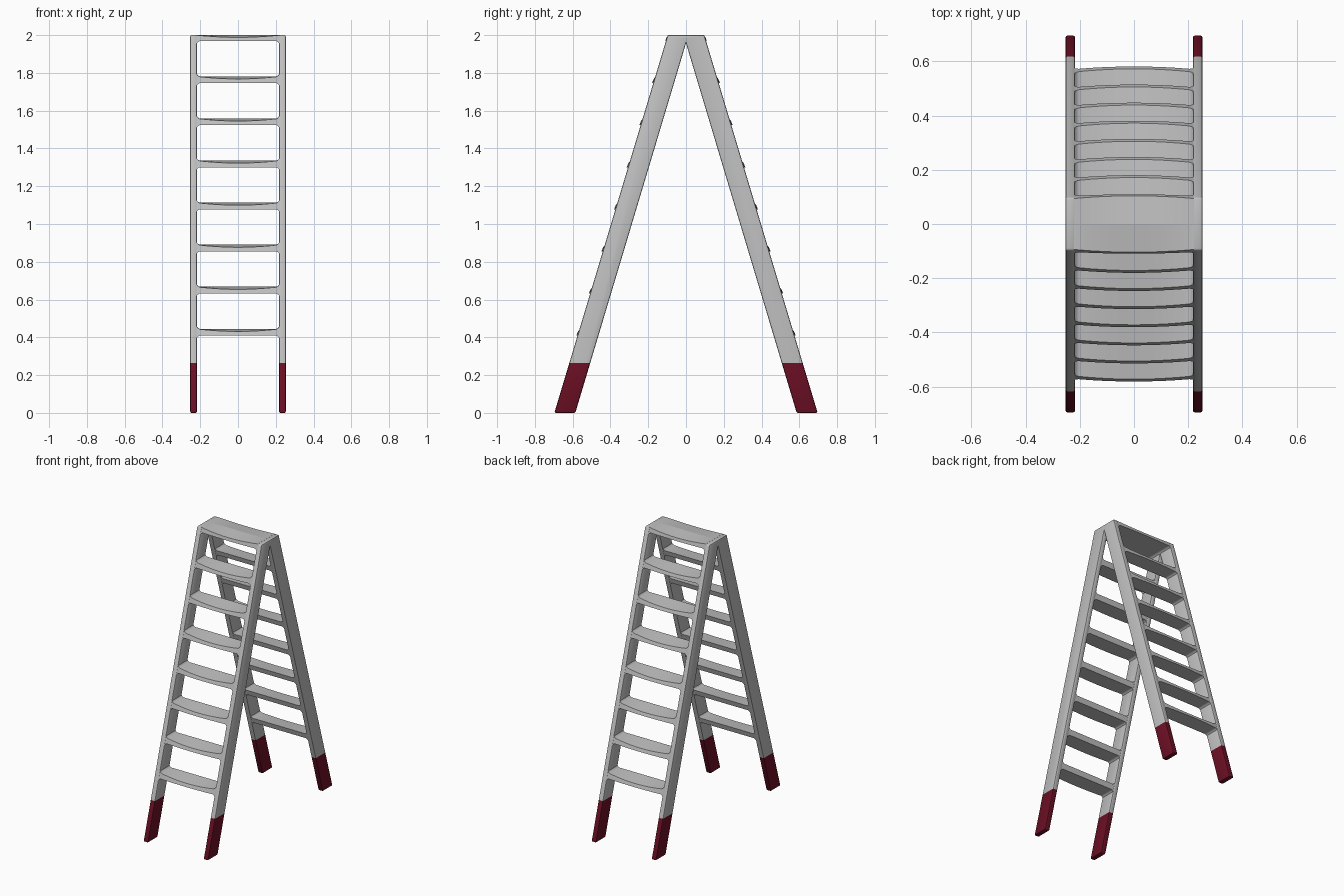
import bpy, bmesh
from mathutils import Vector

if "Cube" in bpy.data.objects:
    bpy.data.objects.remove(bpy.data.objects["Cube"])


def material(name, rgb):
    m = bpy.data.materials.new(name)
    m.diffuse_color = (*rgb, 1)
    m.use_nodes = True
    m.node_tree.nodes["Principled BSDF"].inputs["Base Color"].default_value = m.diffuse_color
    return m


GREY = material("light grey", (0.52, 0.52, 0.52))
RED = material("dark red", (0.15, 0.005, 0.018))


def finish(bm, name, mats):
    bmesh.ops.recalc_face_normals(bm, faces=bm.faces)
    me = bpy.data.meshes.new(name)
    bm.to_mesh(me)
    bm.free()
    ob = bpy.data.objects.new(name, me)
    bpy.context.collection.objects.link(ob)
    for m in mats:
        me.materials.append(m)
    bpy.context.view_layer.objects.active = ob
    ob.select_set(True)
    bpy.ops.object.shade_smooth_by_angle(angle=0.6)
    ob.select_set(False)
    return ob


# A-shaped side frames with red feet
PROFILE = [(-.697, 0), (-.586, 0), (0, 1.957), (.586, 0), (.697, 0), (.097, 2), (-.097, 2)]


def side_frame(name, x0, x1):
    bm = bmesh.new()
    face = bm.faces.new([bm.verts.new((x0, y, z)) for y, z in PROFILE])
    ext = bmesh.ops.extrude_face_region(bm, geom=[face])
    verts = [v for v in ext["geom"] if isinstance(v, bmesh.types.BMVert)]
    bmesh.ops.translate(bm, verts=verts, vec=(x1 - x0, 0, 0))
    bmesh.ops.recalc_face_normals(bm, faces=bm.faces)
    # keep the apex crease sharp, round every other edge
    edges = [e for e in bm.edges if not all(abs(v.co.y) < .001 for v in e.verts)]
    bmesh.ops.bevel(bm, geom=edges, offset=.007, segments=2, affect='EDGES', profile=.5)
    bmesh.ops.triangulate(bm, faces=bm.faces)
    bmesh.ops.bisect_plane(bm, geom=bm.verts[:] + bm.edges[:] + bm.faces[:],
                           plane_co=(0, 0, .265), plane_no=(0, 0, 1))
    for f in bm.faces:
        f.material_index = int(f.calc_center_median().z < .265)
    return finish(bm, name, [GREY, RED])


side_frame("right_side_frame", .217, .253)
side_frame("left_side_frame", -.253, -.217)


# Loft of four-cornered sections along x
def loft(name, stations, section):
    bm = bmesh.new()
    rings = [[bm.verts.new((x, y, z)) for y, z in section(x)] for x in stations]
    for a, b in zip(rings, rings[1:]):
        for i in range(4):
            j = (i + 1) % 4
            bm.faces.new((a[i], a[j], b[j], b[i]))
    bm.faces.new(rings[0])
    bm.faces.new(rings[-1][::-1])
    return finish(bm, name, [GREY])


def outer(z):
    return .097 + .300 * (2 - z)


def inner(z):
    return (1.957 - z) * .2994


def bulge(x):
    return max(0, 1 - (x / .22) ** 2)


def flare(x):
    return max(0, (abs(x) - .204) / .018) ** 1.5 * .016


HALF = [0, .04, .08, .12, .16, .19, .204, .212, .222]
STATIONS = [-x for x in HALF[:0:-1]] + HALF

# Seven bowed rungs on each side
for side, label in ((-1, "front"), (1, "back")):
    for n in range(7):
        zc = .427 + .2228 * n

        def rung(x):
            lo, hi = zc - .018 - flare(x), zc + .018 + flare(x)
            b = bulge(x)
            return [(side * (outer(lo) - .003 + .010 * b), lo),
                    (side * (outer(hi) - .003 + .012 * b), hi - .014 * b),
                    (side * (inner(hi) + .003), hi),
                    (side * (inner(lo) + .003), lo)]

        loft(f"{label}_rung_{n + 1}", STATIONS, rung)


# Top step joining both sides
def top_step(x):
    b = bulge(x)
    lo = 1.968 - flare(x)
    yl = outer(lo) - .003
    yt = .094 + .010 * b
    # section is split front and back, so each half is lofted separately
    return [(-yl - .006 * b, lo), (-yt, 2 - .012 * b), (0, 2), (0, lo)]


loft("top_step_front_half", STATIONS, top_step)
loft("top_step_back_half", STATIONS, lambda x: [(-y, z) for y, z in top_step(x)])
